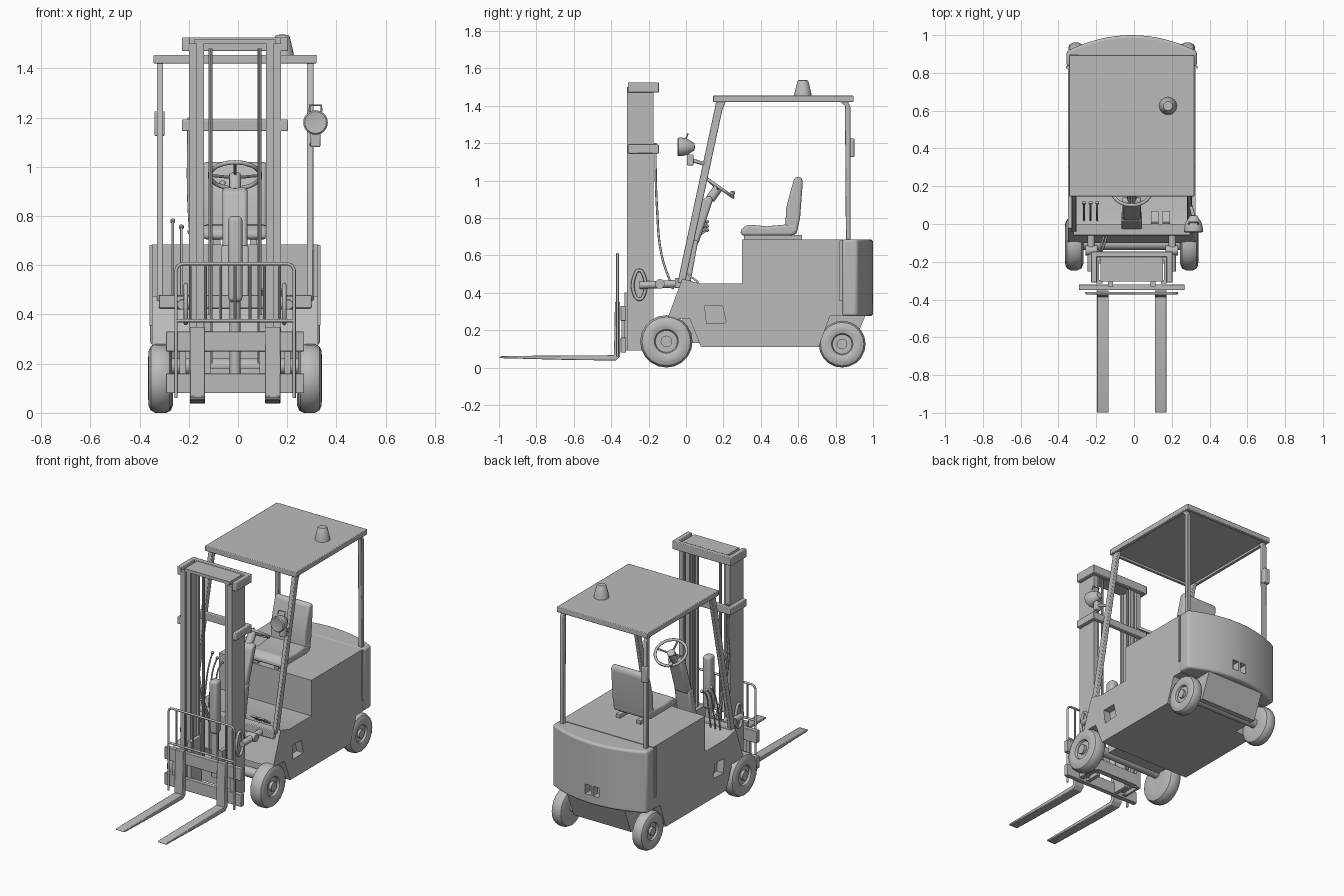
import bpy, bmesh, math
from mathutils import Vector, Matrix

old = bpy.data.objects.get("Cube")
if old:
    bpy.data.objects.remove(old)

CX = -0.012  # centre line of the truck
grey = bpy.data.materials.new("plain grey")
grey.use_nodes = True
grey.diffuse_color = (0.5, 0.5, 0.5, 1)
grey.node_tree.nodes["Principled BSDF"].inputs["Base Color"].default_value = (0.5, 0.5, 0.5, 1)
parts = []


def finish(name, bm, bevel=0, segs=2):
    bmesh.ops.recalc_face_normals(bm, faces=bm.faces)
    me = bpy.data.meshes.new(name)
    bm.to_mesh(me)
    bm.free()
    me.materials.append(grey)
    ob = bpy.data.objects.new(name, me)
    bpy.context.collection.objects.link(ob)
    if bevel:
        m = ob.modifiers.new("round", 'BEVEL')
        m.width, m.segments, m.limit_method = bevel, segs, 'ANGLE'
    parts.append(ob)
    return ob


def prism(name, pts, axis, lo, hi, bevel=0, segs=2):
    """Extrude a (y, z) profile along x, or an (x, y) profile along z."""
    bm = bmesh.new()
    place = (lambda p, d: (d, p[0], p[1])) if axis == 'x' else (lambda p, d: (p[0], p[1], d))
    a = [bm.verts.new(place(p, lo)) for p in pts]
    b = [bm.verts.new(place(p, hi)) for p in pts]
    bm.faces.new(a)
    bm.faces.new(b)
    for i in range(len(pts)):
        j = (i + 1) % len(pts)
        bm.faces.new((a[i], a[j], b[j], b[i]))
    return finish(name, bm, bevel, segs)


def box(name, x, y, z, bevel=0, segs=2):
    rect = [(x[0], y[0]), (x[1], y[0]), (x[1], y[1]), (x[0], y[1])]
    return prism(name, rect, 'z', z[0], z[1], bevel, segs)


def lathe(name, prof, pos, direction, n=24):
    """Turn a (radius, height) profile around a direction."""
    bm = bmesh.new()
    turn = Vector(direction).to_track_quat('Z', 'Y').to_matrix().to_4x4()
    vs = [bm.verts.new((r, 0, h)) for r, h in prof]
    es = [bm.edges.new(e) for e in zip(vs, vs[1:])]
    bmesh.ops.spin(bm, geom=vs + es, cent=(0, 0, 0), axis=(0, 0, 1), angle=math.tau, steps=n)
    bmesh.ops.remove_doubles(bm, verts=bm.verts, dist=1e-5)
    bm.transform(Matrix.Translation(pos) @ turn)
    return finish(name, bm)


def rod(name, a, b, r, n=12):
    a, b = Vector(a), Vector(b)
    h = (b - a).length
    return lathe(name, [(0, 0), (r, 0), (r, h), (0, h)], a, b - a, n)


def tube(name, pts, r, closed=False, smooth=True):
    cu = bpy.data.curves.new(name, 'CURVE')
    cu.dimensions, cu.bevel_depth, cu.bevel_resolution, cu.resolution_u = '3D', r, 2, 6
    sp = cu.splines.new('BEZIER' if smooth else 'POLY')
    knots = sp.bezier_points if smooth else sp.points
    knots.add(len(pts) - 1)
    for k, p in zip(knots, pts):
        if smooth:
            k.co, k.handle_left_type, k.handle_right_type = p, 'AUTO', 'AUTO'
        else:
            k.co = (*p, 1)
    sp.use_cyclic_u, cu.use_fill_caps = closed, True
    cu.materials.append(grey)
    ob = bpy.data.objects.new(name, cu)
    bpy.context.collection.objects.link(ob)


def cut(ob, cutter):
    parts.remove(cutter)
    cutter.hide_render = cutter.hide_viewport = True
    m = ob.modifiers.new("recess", 'BOOLEAN')
    m.operation, m.object, m.solver = 'DIFFERENCE', cutter, 'EXACT'


SIDES = (("right", -1), ("left", 1))

# Body with foot well, rear chassis and curved counterweight
body = prism("body", [(-0.1, 0.26), (0.02, 0.26), (0.08, 0.11), (0.71, 0.11), (0.77, 0.275), (0.84, 0.275),
             (0.84, 0.685), (0.30, 0.685), (0.30, 0.45), (0.07, 0.45), (-0.02, 0.475)],
             'x', CX - 0.338, CX + 0.338)
for side, s in SIDES:
    step = prism("step_cutter", [(0.1, 0.33), (0.195, 0.33), (0.215, 0.24), (0.11, 0.235)], 'x',
                 CX + s * 0.29, CX + s * 0.4)
    cut(body, step)
prism("rear_chassis", [(0.69, 0.11), (0.89, 0.11), (0.96, 0.28), (0.69, 0.28)], 'x', CX - 0.21, CX + 0.21)
arc = [(CX + 0.345 * math.sin(t), 0.90 + 0.1 * math.cos(t)) for t in
       [math.pi / 2 * (i / 8 - 1) for i in range(17)]]
arc = [(CX + 0.345 * k / 8, 1.0 - 0.085 * (k / 8) ** 2) for k in range(-8, 9)]
weight = prism("counterweight", [(CX - 0.345, 0.835)] + arc + [(CX + 0.345, 0.835)], 'z', 0.275, 0.685, 0.014, 3)
for s in (-1, 1):
    cut(weight, box("tow_cutter", sorted((CX + s * 0.008, CX + s * 0.05)), (0.95, 1.05), (0.335, 0.40)))
rod("tow_pin", (CX, 0.985, 0.325), (CX, 0.985, 0.41), 0.007)
for side, s in SIDES:
    box(side + "_hood_seam", sorted((CX + s * 0.33, CX + s * 0.347)), (0.822, 0.836), (0.355, 0.68))
box("cowl_beam", (CX - 0.31, CX + 0.31), (-0.06, 0.0), (0.425, 0.48), 0.004)
box("front_chassis", (CX - 0.2, CX + 0.2), (-0.02, 0.1), (0.13, 0.3))

# Wheels and axles
def wheel(name, s, y, r, w, x):
    prof = [(0, 0.62), (0.13, 0.62), (0.18, 0.5), (0.42, 0.5), (0.46, 0.78), (0.6, 0.92), (0.8, 0.9), (0.93, 0.72),
            (1, 0.35), (1, -0.35), (0.93, -0.75), (0.75, -0.95), (0.45, -0.9), (0, -0.9)]
    lathe(name, [(a * r, b * w) for a, b in prof], (CX + s * x, y, r), (s, 0, 0), 20)
    rod(name + "_hub", (CX + s * x, y, r), (CX + s * (x + w * 0.85), y, r), r * 0.22)

for side, s in SIDES:
    wheel(side + "_front_wheel", s, -0.105, 0.14, 0.052, 0.305)
    wheel(side + "_rear_wheel", s, 0.835, 0.125, 0.045, 0.295)
rod("front_axle", (CX - 0.27, -0.105, 0.19), (CX + 0.27, -0.105, 0.19), 0.032)
rod("rear_axle", (CX - 0.27, 0.835, 0.13), (CX + 0.27, 0.835, 0.13), 0.03)

# Overhead guard
roof = box("roof", (CX - 0.331, CX + 0.331), (0.145, 0.895), (1.42, 1.455), 0.004)
cut(roof, box("roof_cutter", (CX - 0.31, CX + 0.31), (0.165, 0.875), (1.3, 1.435)))
for side, s in SIDES:
    x0, x1 = sorted((CX + s * 0.292, CX + s * 0.318))
    prism(side + "_front_pillar", [(-0.045, 0.455), (-0.005, 0.455), (0.195, 1.38), (0.215, 1.425), (0.162, 1.425)],
          'x', x0, x1, 0.004)
    prism(side + "_rear_pillar", [(0.855, 0.68), (0.88, 0.68), (0.88, 1.39), (0.865, 1.425), (0.82, 1.425),
          (0.85, 1.40)], 'x', x0, x1, 0.004)
box("pillar_box", (-0.34, -0.298), (0.865, 0.9), (1.125, 1.225), 0.005)
lathe("beacon", [(0, 0), (0.047, 0), (0.045, 0.012), (0.03, 0.075), (0.024, 0.082), (0, 0.083)],
      (0.18, 0.625, 1.454), (0, 0, 1))

# Seat
prism("seat_cushion", [(0.295, 0.705), (0.57, 0.705), (0.6, 0.73), (0.59, 0.77), (0.43, 0.755), (0.33, 0.765),
      (0.29, 0.735)], 'x', CX - 0.13, CX + 0.13, 0.018, 4)
prism("seat_back", [(0.53, 0.72), (0.59, 0.71), (0.61, 0.80), (0.625, 1.0), (0.61, 1.023), (0.58, 1.015),
      (0.555, 0.93), (0.535, 0.85)], 'x', CX - 0.128, CX + 0.128, 0.02, 4)
for side, s in SIDES:
    box(side + "_seat_rail", sorted((CX + s * 0.06, CX + s * 0.09)), (0.31, 0.62), (0.684, 0.708))

# Steering column and wheel
prism("column_base", [(-0.03, 0.46), (0.025, 0.46), (0.065, 0.68), (0.015, 0.68)], 'x', CX - 0.055, CX + 0.055, 0.008)
prism("column", [(0.015, 0.66), (0.065, 0.66), (0.145, 0.9), (0.125, 0.92), (0.09, 0.9)], 'x',
      CX - 0.05, CX + 0.05, 0.012)
centre, tilt = Vector((CX, 0.175, 0.965)), Matrix.Rotation(math.radians(-35), 3, 'X')
ring = [centre + tilt @ Vector((0.102 * math.cos(t), 0.092 * math.sin(t), 0)) for t in
        [math.tau * i / 12 for i in range(12)]]
tube("steering_rim", ring, 0.009, True)
for i in (0, 6, 9):
    rod("steering_spoke", centre - tilt @ Vector((0, 0, 0.012)), ring[i], 0.006, 8)
rod("steering_hub", centre - tilt @ Vector((0, 0, 0.08)), centre, 0.025)
lathe("steering_knob", [(0, 0), (0.007, 0), (0.014, 0.02), (0, 0.032)], ring[4], tilt @ Vector((0, 0, 1)), 12)

# Hydraulic levers and pedals
for x, top in ((-0.265, 0.78), (-0.23, 0.755), (-0.195, 0.735)):
    tube("lever", [(x, 0.02, 0.46), (x, 0.045, 0.6), (x, 0.07, 0.7), (x, 0.11, top)], 0.005)
    lathe("lever_knob", [(0, -0.011), (0.01, -0.004), (0.01, 0.005), (0, 0.012)], (x, 0.112, top), (0, 1, 1), 12)
for x in (0.09, 0.15):
    prism("pedal", [(0.0, 0.5), (0.01, 0.505), (0.07, 0.46), (0.065, 0.45)], 'x', x, x + 0.04)

# Work lamp on the left pillar
lathe("lamp", [(0, 0.042), (0.03, 0.044), (0.044, 0.046), (0.05, 0.04), (0.05, 0.025), (0.042, -0.01),
      (0.028, -0.03), (0.02, -0.045), (0, -0.048)], (0.315, 0.0, 1.18), (0, -1, 0))
tube("lamp_handle", [(0.29, 0, 1.225), (0.292, 0.01, 1.25), (0.338, 0.01, 1.25), (0.34, 0, 1.225)], 0.004, smooth=False)
box("lamp_mount", (0.295, 0.335), (0.005, 0.04), (1.08, 1.14), 0.006)
tube("lamp_arm", [(0.315, 0.025, 1.11), (0.31, 0.06, 1.1), (0.295, 0.11, 1.085)], 0.01)

# Mast: outer and inner channels, cross beams and lift cylinder
for side, s in SIDES:
    def span(a, b):
        return sorted((CX + s * a, CX + s * b))
    box(side + "_outer_web", span(0.172, 0.187), (-0.315, -0.175), (0.09, 1.5))
    for y in (-0.315, -0.193):
        box(side + "_outer_flange", span(0.155, 0.18), (y, y + 0.018), (0.09, 1.5))
    box(side + "_inner_web", span(0.142, 0.156), (-0.295, -0.2), (0.1, 1.515))
    for y in (-0.3, -0.215):
        box(side + "_inner_flange", span(0.126, 0.156), (y, y + 0.015), (0.1, 1.515))
    for z0, z1 in ((1.47, 1.525), (1.145, 1.192)):
        box(side + "_mast_bracket", span(0.185, 0.215), (-0.31, -0.145), (z0, z1), 0.004)
    rod(side + "_tilt_cylinder", (CX + s * 0.215, -0.25, 0.44), (CX + s * 0.215, 0.0, 0.45), 0.02)
    rod(side + "_tilt_pivot", (CX + s * 0.18, -0.14, 0.447), (CX + s * 0.245, -0.14, 0.447), 0.026)
    x = CX + s * 0.2
    tube(side + "_mast_eye", [(x, -0.25, 0.365), (x, -0.275, 0.39), (x, -0.275, 0.49), (x, -0.25, 0.52),
         (x, -0.225, 0.49), (x, -0.225, 0.39)], 0.009, True)
    rod(side + "_lift_chain", (CX + s * 0.1, -0.2, 0.2), (CX + s * 0.1, -0.2, 1.48), 0.008, 8)
for z0, z1 in ((1.47, 1.525), (1.145, 1.192)):
    box("mast_cross_beam", (CX - 0.215, CX + 0.215), (-0.175, -0.145), (z0, z1), 0.004)
box("mast_top_plate", (CX - 0.165, CX + 0.165), (-0.305, -0.16), (1.5, 1.52))
box("mast_foot_beam", (CX - 0.18, CX + 0.18), (-0.21, -0.175), (0.1, 0.18))
rod("lift_cylinder", (CX, -0.22, 0.16), (CX, -0.22, 0.68), 0.022)
box("lift_head", (CX - 0.028, CX + 0.03), (-0.255, -0.19), (0.45, 0.8), 0.02, 4)
for x in (-0.2, -0.185):
    tube("hose", [(x, -0.165, 1.2), (x, -0.155, 0.85), (x + 0.02, -0.13, 0.6), (x + 0.04, -0.07, 0.42)], 0.006)

# Fork carriage, load guard and forks
box("carriage_upper_bar", (CX - 0.28, CX + 0.28), (-0.35, -0.32), (0.25, 0.33), 0.003)
lower = box("carriage_lower_bar", (CX - 0.28, CX + 0.28), (-0.35, -0.32), (0.08, 0.16), 0.003)
for s in (-1, 1):
    box("carriage_plate", sorted((CX + s * 0.1, CX + s * 0.125)), (-0.33, -0.22), (0.09, 0.4))
    box("carriage_end", sorted((CX + s * 0.2, CX + s * 0.225)), (-0.345, -0.325), (0.1, 0.32))
    prism("fork", [(-0.352, 0.35), (-0.352, 0.06), (-0.375, 0.038), (-0.6, 0.04), (-0.985, 0.05), (-1.0, 0.056),
          (-0.985, 0.062), (-0.385, 0.066), (-0.38, 0.35)], 'x', CX + s * 0.153 - 0.031, CX + s * 0.153 + 0.031, 0.003)
w, y = 0.24, -0.366
tube("guard_frame", [(CX - w, y, 0.06), (CX - w, y, 0.58), (CX - w + 0.008, y, 0.598), (CX - w + 0.025, y, 0.606),
     (CX + w - 0.025, y, 0.606), (CX + w - 0.008, y, 0.598), (CX + w, y, 0.58), (CX + w, y, 0.06)], 0.007, smooth=False)
rod("guard_rail", (CX - w, y, 0.375), (CX + w, y, 0.375), 0.007)
for i in range(1, 8):
    x = CX - w + w * i / 4
    rod("guard_bar", (x, y, 0.375), (x, y, 0.606), 0.006, 8)

# Soft shading with crisp edges
for ob in parts:
    ob.select_set(True)
bpy.context.view_layer.objects.active = parts[0]
bpy.ops.object.shade_smooth_by_angle(angle=math.radians(35))
